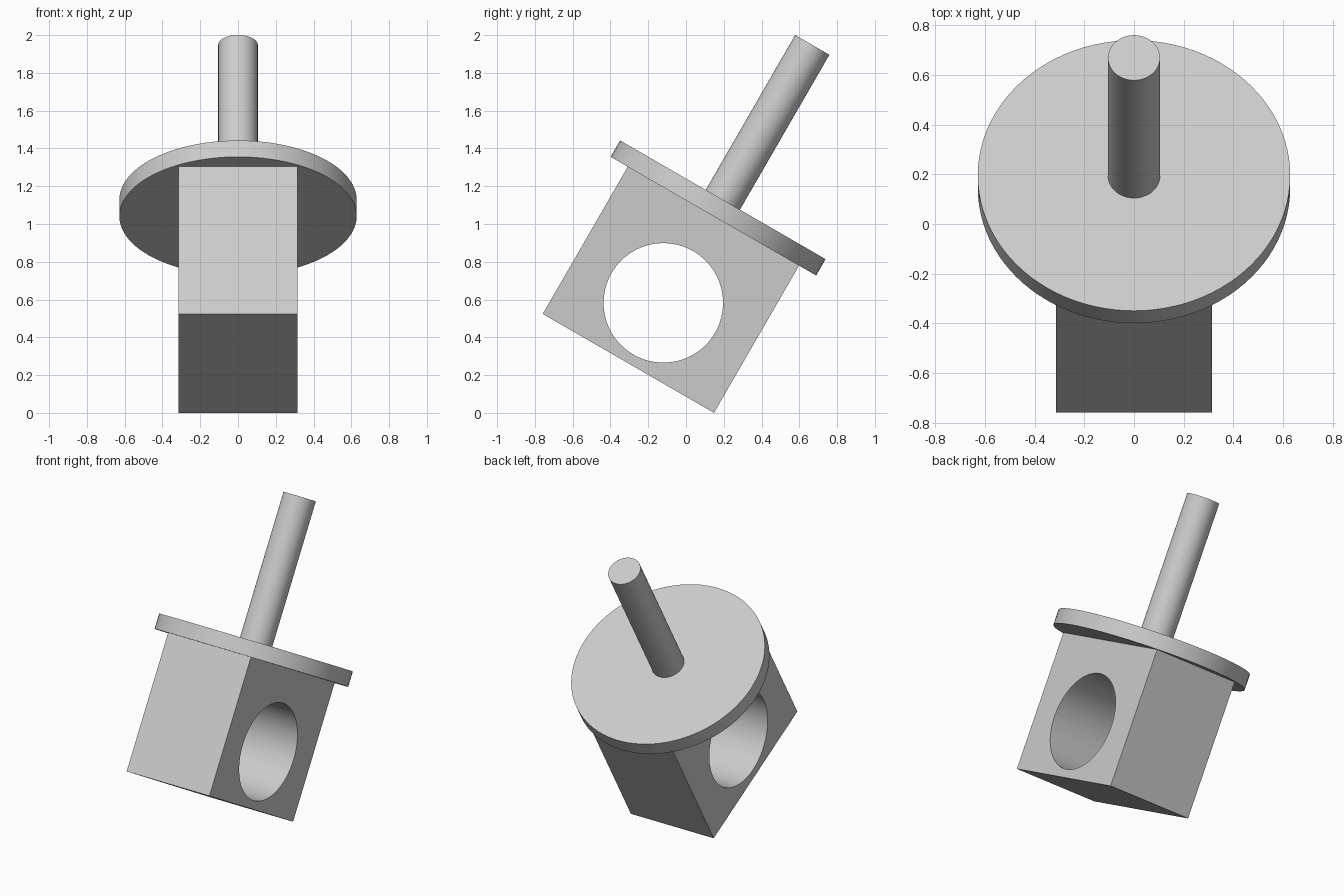
import bpy
from math import radians
from mathutils import Matrix, Vector

cube = bpy.data.objects.get("Cube")
if cube:
    bpy.data.objects.remove(cube, do_unlink=True)

# Single plain grey material
grey = bpy.data.materials.new("light grey")
grey.use_nodes = True
colour = (0.6, 0.6, 0.6, 1)
grey.diffuse_color = colour
grey.node_tree.nodes["Principled BSDF"].inputs["Base Color"].default_value = colour

UNIT = 0.1047          # shaft radius; the other sizes are multiples of it
BLOCK_TOP = 0.9
DISC_TOP = 1.0
SHAFT_TOP = 1.947
HOLE_HEIGHT = 0.37

# The whole assembly leans back about x, resting on its lower rear edge
lean = Matrix.Translation((0, -0.305, 0.262)) @ Matrix.Rotation(radians(-30), 4, "X")


def finish(obj, name):
    obj.name = name
    obj.data.materials.clear()
    obj.data.materials.append(grey)
    obj.matrix_world = lean @ obj.matrix_world
    bpy.ops.object.select_all(action="DESELECT")
    obj.select_set(True)
    bpy.context.view_layer.objects.active = obj
    bpy.ops.object.shade_smooth_by_angle(angle=radians(30))


def cylinder(radius, bottom, top):
    bpy.ops.mesh.primitive_cylinder_add(
        vertices=96, radius=radius, depth=top - bottom,
        location=(0, 0, (bottom + top) / 2))
    bpy.context.view_layer.update()
    return bpy.context.object


# Bearing block with a round cross bore
bpy.ops.mesh.primitive_cube_add(size=1, location=(0, 0, BLOCK_TOP / 2))
block = bpy.context.object
block.data.transform(Matrix.Diagonal(Vector((6 * UNIT, 10 * UNIT, BLOCK_TOP, 1))))
bpy.ops.mesh.primitive_cylinder_add(
    vertices=96, radius=3.02 * UNIT, depth=1,
    location=(0, 0, HOLE_HEIGHT), rotation=(0, radians(90), 0))
cutter = bpy.context.object
cutter.hide_render = True
bpy.context.view_layer.objects.active = block
bore = block.modifiers.new("bore", "BOOLEAN")
bore.operation = "DIFFERENCE"
bore.solver = "EXACT"
bore.object = cutter
bpy.ops.object.modifier_apply(modifier=bore.name)
bpy.data.objects.remove(cutter, do_unlink=True)
finish(block, "bored_block")

# Flange disc and shaft
finish(cylinder(6 * UNIT, BLOCK_TOP, DISC_TOP), "flange_disc")
finish(cylinder(UNIT, DISC_TOP, SHAFT_TOP), "shaft")
